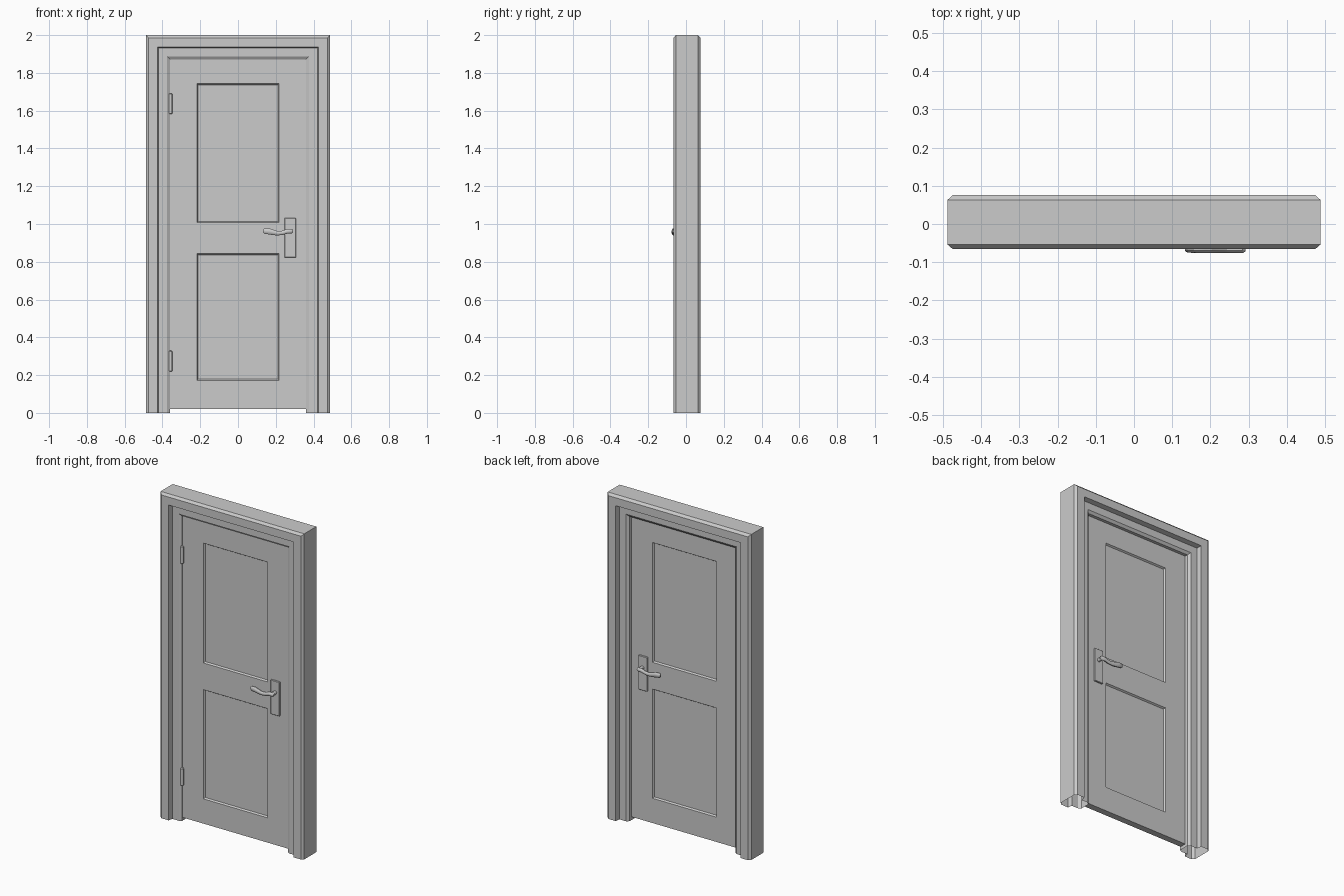
import bpy, bmesh, math
from mathutils import Matrix

if "Cube" in bpy.data.objects:
    bpy.data.objects.remove(bpy.data.objects["Cube"])

grey = bpy.data.materials.new("light grey")
grey.diffuse_color = (0.6, 0.6, 0.6, 1)
grey.use_nodes = True
grey.node_tree.nodes["Principled BSDF"].inputs["Base Color"].default_value = grey.diffuse_color

DOOR_FRONT, DOOR_BACK = -0.025, 0.015
DOOR_MID = (DOOR_FRONT + DOOR_BACK) / 2


def finish(bm, name, smooth=False):
    bmesh.ops.recalc_face_normals(bm, faces=bm.faces)
    mesh = bpy.data.meshes.new(name)
    bm.to_mesh(mesh)
    bm.free()
    mesh.materials.append(grey)
    obj = bpy.data.objects.new(name, mesh)
    bpy.context.collection.objects.link(obj)
    if smooth:
        bpy.ops.object.select_all(action='DESELECT')
        obj.select_set(True)
        bpy.context.view_layer.objects.active = obj
        bpy.ops.object.shade_smooth_by_angle(angle=math.radians(35))
    return obj


def add_bevel(obj, width):
    mod = obj.modifiers.new("edge bevel", 'BEVEL')
    mod.width = width
    mod.segments = 1


# Door frame: stepped moulding swept up, across and down, open at the floor
W = 0.488
profile = [(W, -0.054), (W - 0.014, -0.066), (0.425, -0.066), (0.42, -0.038),
           (0.375, -0.038), (0.36, -0.028), (0.36, 0.034), (0.375, 0.046),
           (0.42, 0.046), (0.425, 0.0765), (W - 0.014, 0.0765), (W, 0.063)]
bm = bmesh.new()
rings = []
for sx, top in ((-1, False), (-1, True), (1, True), (1, False)):
    rings.append([bm.verts.new((sx * x, y, 2 - (W - x) if top else 0))
                  for x, y in profile])
n = len(profile)
for a, b in zip(rings, rings[1:]):
    for i in range(n):
        j = (i + 1) % n
        bm.faces.new((a[i], a[j], b[j], b[i]))
finish(bm, "door_frame")

# Door leaf: slab with two sunk panels on each side
xs = [-0.36, -0.217, 0.217, 0.36]
zs = [0.02, 0.172, 0.843, 1.007, 1.743, 1.873]
bm = bmesh.new()
panels, grids = [], []
for y in (DOOR_FRONT, DOOR_BACK):
    g = [[bm.verts.new((x, y, z)) for z in zs] for x in xs]
    grids.append(g)
    for i in range(len(xs) - 1):
        for k in range(len(zs) - 1):
            f = bm.faces.new((g[i][k], g[i + 1][k], g[i + 1][k + 1], g[i][k + 1]))
            if i == 1 and k in (1, 3):
                panels.append(f)
f, b = grids
for k in range(len(zs) - 1):
    for i in (0, -1):
        bm.faces.new((f[i][k], f[i][k + 1], b[i][k + 1], b[i][k]))
for i in range(len(xs) - 1):
    for k in (0, -1):
        bm.faces.new((f[i][k], f[i + 1][k], b[i + 1][k], b[i][k]))
bmesh.ops.recalc_face_normals(bm, faces=bm.faces)
bmesh.ops.inset_individual(bm, faces=panels, thickness=0.009, depth=-0.01)
finish(bm, "door_leaf")

# Lever stations: x, z, half height, half depth
stations = [(0.133, 0.963, 0.008, 0.005), (0.139, 0.963, 0.015, 0.009),
            (0.165, 0.961, 0.017, 0.011), (0.190, 0.955, 0.015, 0.011),
            (0.210, 0.951, 0.012, 0.010), (0.235, 0.953, 0.012, 0.010),
            (0.260, 0.961, 0.013, 0.011), (0.284, 0.962, 0.013, 0.011),
            (0.292, 0.962, 0.007, 0.006)]
SIDES = 10

for side, s, face in (("front", -1, DOOR_FRONT), ("back", 1, DOOR_BACK)):
    # Backplate
    bm = bmesh.new()
    bmesh.ops.create_cube(bm, size=1, matrix=Matrix.Translation(
        (0.276, face + s * 0.005, 0.927)) @ Matrix.Diagonal((0.06, 0.012, 0.21, 1)))
    add_bevel(finish(bm, side + "_handle_plate"), 0.002)

    # Neck between plate and lever
    bm = bmesh.new()
    bmesh.ops.create_cone(bm, cap_ends=True, segments=12, radius1=0.011,
                          radius2=0.011, depth=0.04, matrix=Matrix.Translation(
        (0.278, face + s * 0.022, 0.962)) @ Matrix.Rotation(math.pi / 2, 4, 'X'))
    finish(bm, side + "_handle_neck", True)

    # Wavy lever
    bm = bmesh.new()
    yc = face + s * 0.0405
    loops = [[bm.verts.new((x, yc + ry * math.cos(math.tau * i / SIDES),
                            z + rz * math.sin(math.tau * i / SIDES)))
              for i in range(SIDES)] for x, z, rz, ry in stations]
    for a, b in zip(loops, loops[1:]):
        for i in range(SIDES):
            j = (i + 1) % SIDES
            bm.faces.new((a[i], a[j], b[j], b[i]))
    bm.faces.new(loops[0])
    bm.faces.new(loops[-1])
    finish(bm, side + "_handle_lever", True)

# Hinge knuckles on the left edge
for name, z in (("lower_hinge", 0.274), ("upper_hinge", 1.637)):
    bm = bmesh.new()
    bmesh.ops.create_cone(bm, cap_ends=True, segments=12, radius1=0.009,
                          radius2=0.009, depth=0.11,
                          matrix=Matrix.Translation((-0.357, -0.032, z)))
    rims = [e for e in bm.edges if abs(e.verts[0].co.z - e.verts[1].co.z) < 1e-5]
    bmesh.ops.bevel(bm, geom=rims, offset=0.004, segments=1, affect='EDGES')
    finish(bm, name, True)
